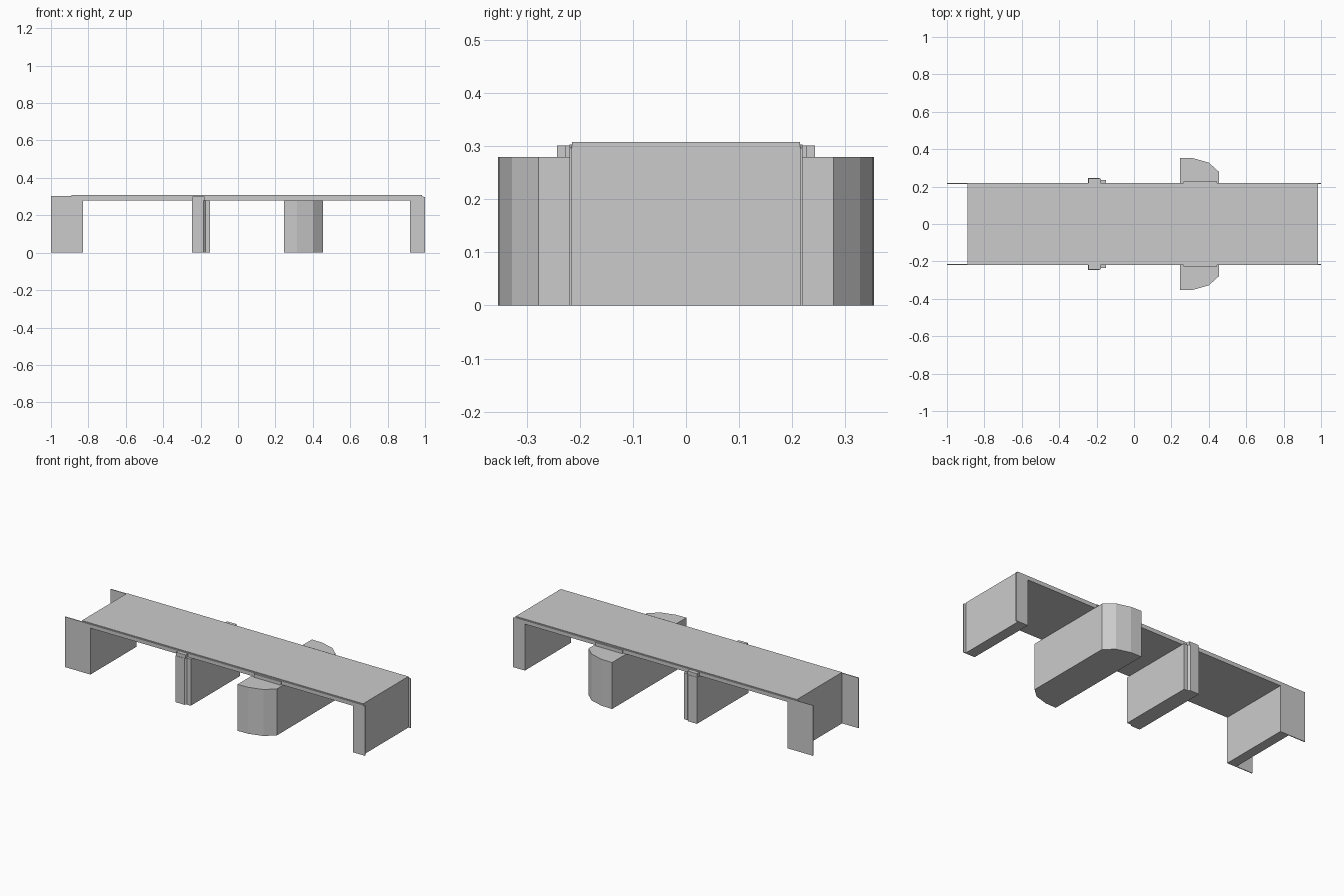
import bpy, bmesh
from mathutils import Vector

if "Cube" in bpy.data.objects:
    bpy.data.objects.remove(bpy.data.objects["Cube"])


def prism(name, outline, direction):
    """Extrude a closed 3D outline along a direction into a solid."""
    bm = bmesh.new()
    face = bm.faces.new([bm.verts.new(p) for p in outline])
    ext = bmesh.ops.extrude_face_region(bm, geom=[face])
    verts = [v for v in ext["geom"] if isinstance(v, bmesh.types.BMVert)]
    bmesh.ops.translate(bm, verts=verts, vec=Vector(direction))
    bmesh.ops.recalc_face_normals(bm, faces=bm.faces)
    mesh = bpy.data.meshes.new(name)
    bm.to_mesh(mesh)
    bm.free()
    obj = bpy.data.objects.new(name, mesh)
    bpy.context.collection.objects.link(obj)
    return obj


def side_profile(name, xz, y0, y1):
    return prism(name, [(x, y0, z) for x, z in xz], (0, y1 - y0, 0))


def pier(name, half_plan, z0, z1):
    """Plan given for the +y half, mirrored to the -y half."""
    plan = half_plan + [(x, -y) for x, y in reversed(half_plan)]
    return prism(name, [(x, y, z0) for x, y in plan], (0, 0, z1 - z0))


# Deck with the two end abutments, one continuous arch-shaped section
side_profile("deck_and_abutments",
             [(-0.89, 0), (-0.83, 0), (-0.83, 0.28), (0.92, 0.28),
              (0.92, 0), (0.985, 0), (0.985, 0.308), (-0.89, 0.308)],
             -0.215, 0.215)

# Thin side girders that continue into the wing walls
girder = [(-1, 0), (-0.83, 0), (-0.83, 0.28), (0.92, 0.28), (0.92, 0),
          (1, 0), (1, 0.297), (0.98, 0.303), (-1, 0.303)]
for label, s in (("front", -1), ("back", 1)):
    side_profile(label + "_girder_and_wing_walls", girder, s * 0.215, s * 0.22)

# Narrow pier, stepped at its ends, with a raised bearing block
pier("narrow_pier",
     [(-0.245, 0.245), (-0.185, 0.245), (-0.175, 0.235), (-0.15, 0.235)],
     0, 0.28)
pier("narrow_pier_cap", [(-0.243, 0.243), (-0.18, 0.243)], 0.28, 0.301)

# Wide pier with faceted rounded ends, and its low cap
pier("wide_pier",
     [(0.245, 0.354), (0.315, 0.352), (0.40, 0.328), (0.455, 0.278)],
     0, 0.28)
pier("wide_pier_cap", [(0.265, 0.228), (0.445, 0.228)], 0.28, 0.301)
